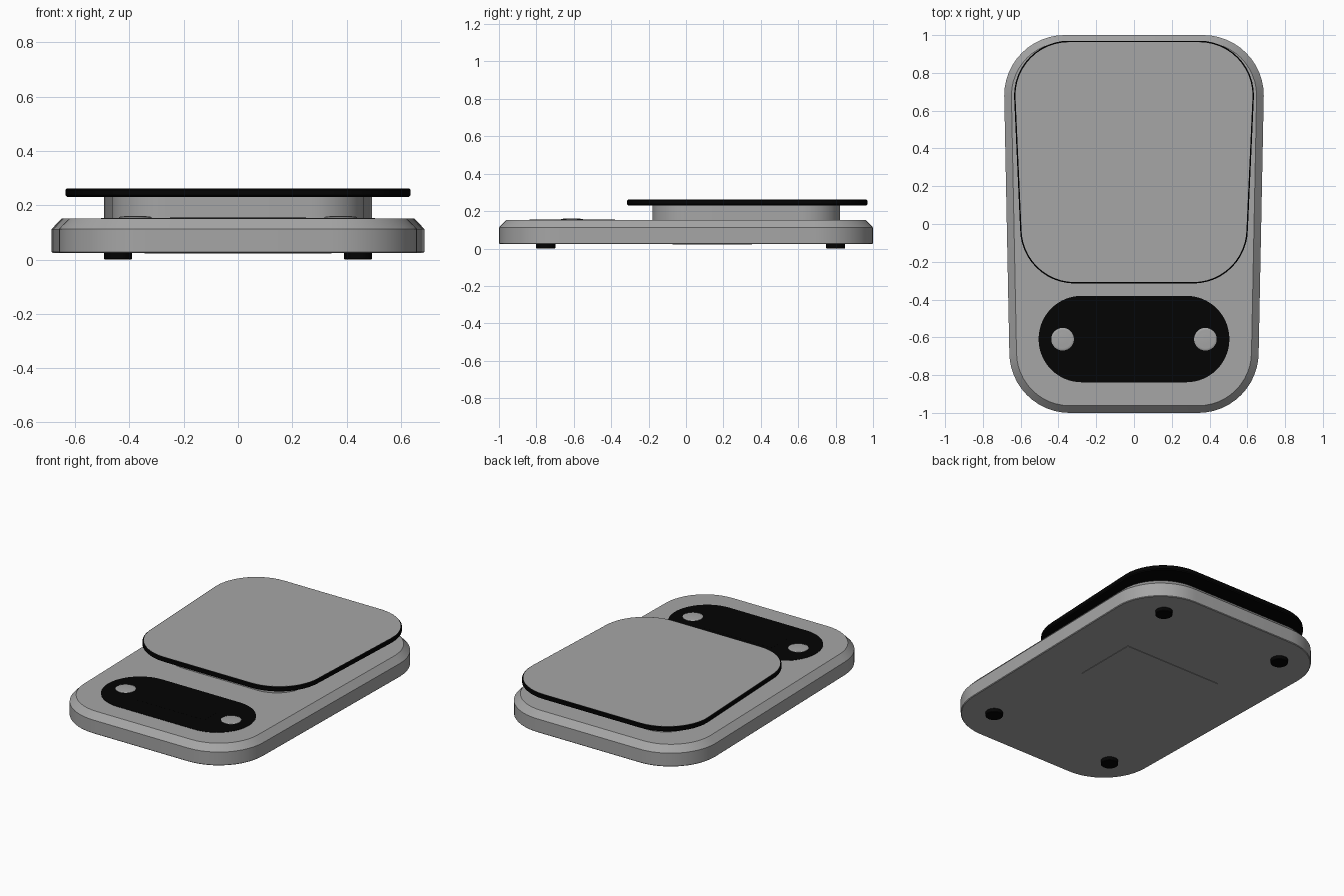
import bpy, bmesh, math

if "Cube" in bpy.data.objects:
    bpy.data.objects.remove(bpy.data.objects["Cube"])


def material(name, rgb):
    m = bpy.data.materials.new(name)
    m.diffuse_color = (*rgb, 1)
    m.use_nodes = True
    m.node_tree.nodes["Principled BSDF"].inputs["Base Color"].default_value = m.diffuse_color
    return m


grey = material("grey", (0.38, 0.38, 0.38))
black = material("black", (0.001, 0.001, 0.001))


def outline(back_w, front_w, y0, y1, r, seg, inset):
    """Rounded tapered rectangle, shrunk by inset; counter-clockwise."""
    r = r - inset
    y0, y1 = y0 + inset, y1 - inset
    bw, fw = back_w - inset, front_w - inset
    corners = [(bw - r, y1 - r, 0), (-bw + r, y1 - r, 90),
               (-fw + r, y0 + r, 180), (fw - r, y0 + r, 270)]
    pts = []
    for cx, cy, start in corners:
        for i in range(seg + 1):
            a = math.radians(start + 90 * i / seg)
            pts.append((cx + r * math.cos(a), cy + r * math.sin(a)))
    return pts


def circle(x, y, radius, seg, inset):
    r = radius - inset
    return [(x + r * math.cos(math.tau * i / seg), y + r * math.sin(math.tau * i / seg))
            for i in range(seg)]


def stack(name, section, shape, profile, seg, mat=grey):
    """Stack section rings along an (inset, z) profile and cap both ends."""
    bm = bmesh.new()
    rings = [[bm.verts.new((x, y, z)) for x, y in section(*shape, seg, inset)]
             for inset, z in profile]
    n = len(rings[0])
    for a, b in zip(rings, rings[1:]):
        for i in range(n):
            j = (i + 1) % n
            bm.faces.new((a[i], a[j], b[j], b[i]))
    bm.faces.new(rings[0][::-1])
    bm.faces.new(rings[-1])
    bmesh.ops.remove_doubles(bm, verts=bm.verts, dist=1e-5)
    me = bpy.data.meshes.new(name)
    bm.to_mesh(me)
    bm.free()
    me.materials.append(mat)
    ob = bpy.data.objects.new(name, me)
    bpy.context.collection.objects.link(ob)
    bpy.ops.object.select_all(action='DESELECT')
    ob.select_set(True)
    bpy.context.view_layer.objects.active = ob
    bpy.ops.object.shade_smooth_by_angle(angle=math.radians(30))


# Chamfered body with a slight taper toward the front
stack("body", outline, (0.687, 0.66, -1.0, 1.0, 0.32),
      [(0.004, 0.024), (0.0, 0.028), (0.0, 0.112), (0.038, 0.152)], 12)

# Pedestal carrying the weighing plate
stack("pedestal", outline, (0.493, 0.465, -0.18, 0.823, 0.2),
      [(0.0, 0.148), (0.0, 0.235)], 12)

# Weighing plate: black rim and underside, grey top surface
plate = (0.635, 0.603, -0.315, 0.97, 0.29)
stack("plate_rim", outline, plate,
      [(0.006, 0.231), (0.0, 0.237), (0.0, 0.257), (0.005, 0.262)], 12, black)
stack("plate_top", outline, plate, [(0.007, 0.258), (0.007, 0.2625)], 12)

# Control panel with display window
stack("control_panel", outline, (0.505, 0.505, -0.838, -0.38, 0.2285),
      [(0.0, 0.148), (0.0, 0.154)], 16, black)
stack("display", outline, (0.25, 0.25, -0.70, -0.52, 0.01),
      [(0.0, 0.152), (0.0, 0.1545)], 2, black)

# Buttons and feet, mirrored left and right
for side, sx in (("left", -1), ("right", 1)):
    stack(f"button_{side}", circle, (sx * 0.378, -0.61, 0.06),
          [(0.0, 0.15), (0.0, 0.156), (0.006, 0.159), (0.012, 0.159),
           (0.03, 0.1605), (0.048, 0.161)], 32)
    for end, y in (("front", -0.75), ("back", 0.80)):
        stack(f"foot_{end}_{side}", circle, (sx * 0.442, y, 0.051),
              [(0.003, 0.0), (0.0, 0.003), (0.0, 0.03)], 32, black)

# Battery cover on the underside, with a fine chamfered edge
stack("battery_cover", outline, (0.345, 0.345, -0.075, 0.355, 0.005),
      [(0.002, 0.0225), (0.0, 0.0245), (0.0, 0.03)], 1)
